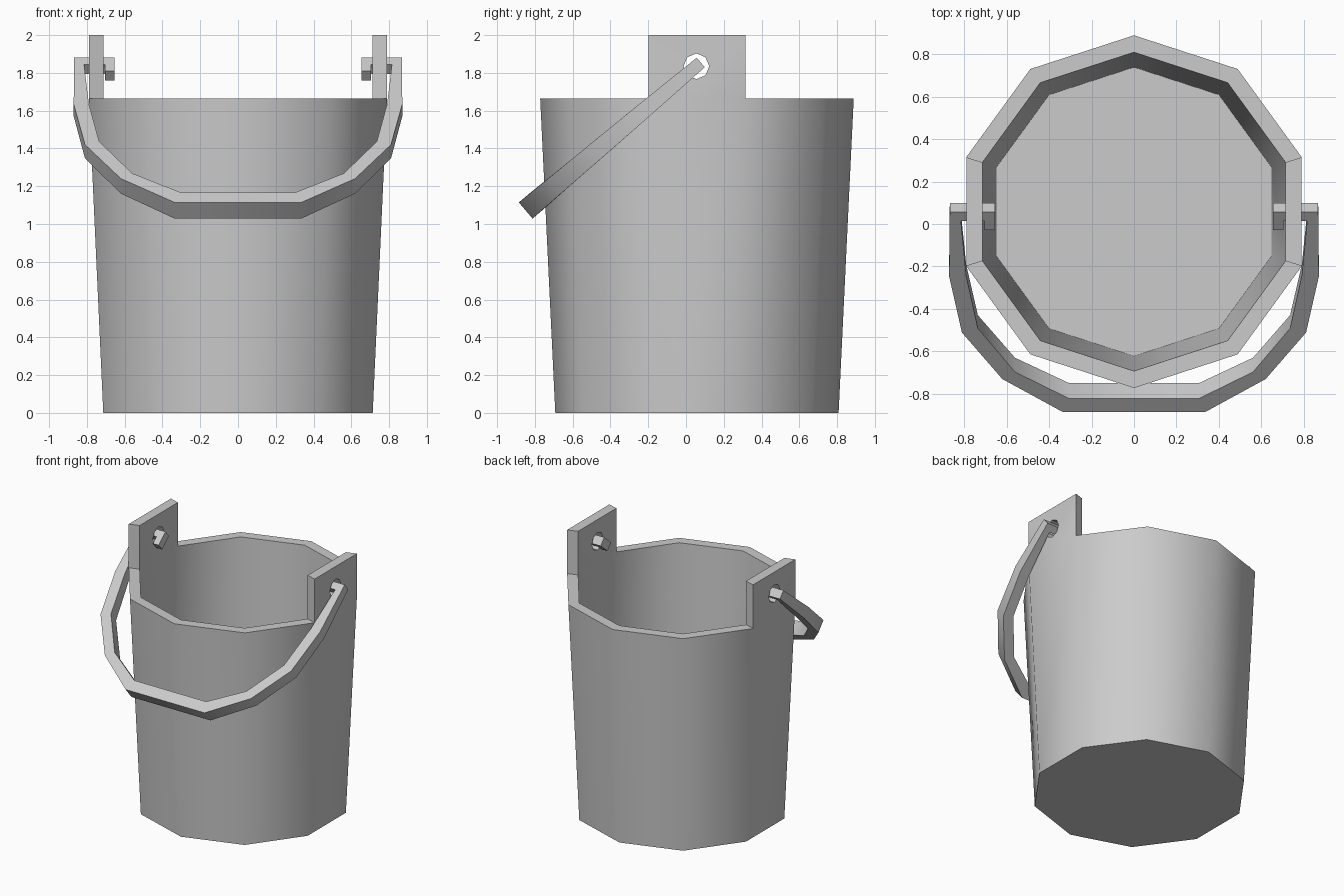
import bpy, bmesh, math
from mathutils import Vector

if "Cube" in bpy.data.objects:
    bpy.data.objects.remove(bpy.data.objects["Cube"])

CY = 0.058   # bucket axis in y
SIDES = 10


def finish(bm, name):
    bmesh.ops.recalc_face_normals(bm, faces=bm.faces)
    mesh = bpy.data.meshes.new(name)
    bm.to_mesh(mesh)
    bm.free()
    ob = bpy.data.objects.new(name, mesh)
    bpy.context.collection.objects.link(ob)
    return ob


def select_only(ob):
    bpy.ops.object.select_all(action='DESELECT')
    ob.select_set(True)
    bpy.context.view_layer.objects.active = ob


# Bucket: ten-sided tapered wall with thickness
bm = bmesh.new()
profile = [(0.75, 0.0), (0.83, 1.665), (0.75, 1.665), (0.68, 0.08)]
rings = []
for r, z in profile:
    angles = [math.pi / 2 + 2 * math.pi * i / SIDES for i in range(SIDES)]
    rings.append([bm.verts.new((r * math.cos(a), CY + r * math.sin(a), z)) for a in angles])
bm.faces.new(rings[0])
bm.faces.new(rings[3])
for k in range(3):
    for i in range(SIDES):
        j = (i + 1) % SIDES
        quad = [rings[k][i], rings[k][j], rings[k + 1][j], rings[k + 1][i]]
        if k == 1 and i in (2, 7):
            # Upright ear raised from the rim on the left and right sides
            top = [bm.verts.new((v.co.x, v.co.y, 2.0)) for v in quad]
            bm.faces.new(top)
            for n in range(4):
                m = (n + 1) % 4
                bm.faces.new([quad[n], quad[m], top[m], top[n]])
        else:
            bm.faces.new(quad)
bucket = finish(bm, "bucket")

# Octagonal handle holes through both ears
bpy.ops.mesh.primitive_cylinder_add(vertices=8, radius=0.068, depth=2.4,
                                    location=(0, 0.055, 1.835),
                                    rotation=(0, math.pi / 2, 0))
cutter = bpy.context.object
cutter.name = "hole_cutter"
cutter.hide_render = True
mod = bucket.modifiers.new("holes", 'BOOLEAN')
mod.operation = 'DIFFERENCE'
mod.solver = 'EXACT'
mod.object = cutter
select_only(bucket)
bpy.ops.object.modifier_apply(modifier=mod.name)
bpy.data.objects.remove(cutter, do_unlink=True)

# Handle: flat hoop in a tilted plane, hooked through the ears
# (outer x, outer s, inner x, inner s, half thickness), s runs down the tilt
half = [
    (0.655, 0.11, 0.703, 0.11, 0.033),
    (0.655, 0.0, 0.703, 0.055, 0.033),
    (0.867, 0.0, 0.815, 0.055, 0.033),
    (0.870, 0.39, 0.790, 0.386, 0.042),
    (0.810, 0.73, 0.735, 0.704, 0.048),
    (0.620, 1.013, 0.560, 0.97, 0.052),
    (0.335, 1.213, 0.305, 1.13, 0.056),
]
stations = [(1, s) for s in half] + [(-1, s) for s in reversed(half)]
origin = Vector((0, 0.078, 1.855))
down = Vector((0, -0.764, -0.646))
normal = Vector((0, -0.646, 0.764))

bm = bmesh.new()
loops = []
for side, (ox, os, ix, isn, h) in stations:
    corners = [(ox, os, h), (ox, os, -h), (ix, isn, -h), (ix, isn, h)]
    loops.append([bm.verts.new(origin + Vector((side * x, 0, 0)) + down * s + normal * t)
                  for x, s, t in corners])
for a, b in zip(loops, loops[1:]):
    for n in range(4):
        m = (n + 1) % 4
        bm.faces.new([a[n], a[m], b[m], b[n]])
bm.faces.new(loops[0])
bm.faces.new(loops[-1])
handle = finish(bm, "handle")

for ob in (bucket, handle):
    select_only(ob)
    bpy.ops.object.shade_smooth_by_angle(angle=math.radians(40))
